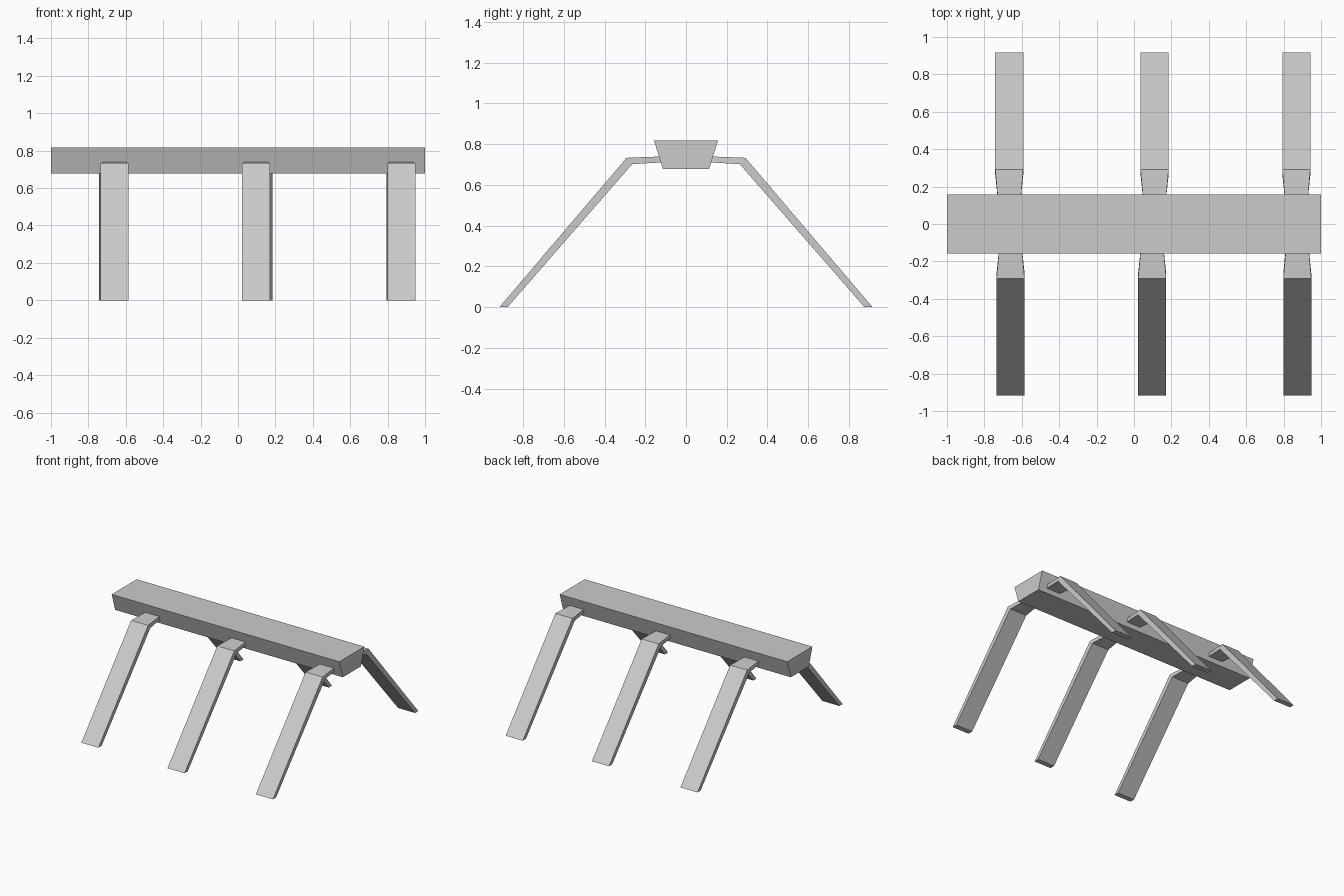
import bpy
import bmesh

if "Cube" in bpy.data.objects:
    bpy.data.objects.remove(bpy.data.objects["Cube"])


def loft(name, sections):
    """Solid skinned through matching closed sections, capped at both ends."""
    bm = bmesh.new()
    rings = [[bm.verts.new(p) for p in s] for s in sections]
    n = len(rings[0])
    for a, b in zip(rings, rings[1:]):
        for i in range(n):
            j = (i + 1) % n
            bm.faces.new((a[i], a[j], b[j], b[i]))
    bm.faces.new(rings[0])
    bm.faces.new(rings[-1])
    bmesh.ops.recalc_face_normals(bm, faces=bm.faces[:])
    mesh = bpy.data.meshes.new(name)
    bm.to_mesh(mesh)
    bm.free()
    obj = bpy.data.objects.new(name, mesh)
    bpy.context.collection.objects.link(obj)
    return obj


# Tapered beam
beam_profile = [(-0.157, 0.817), (0.157, 0.817), (0.113, 0.677), (-0.113, 0.677)]
loft("beam", [[(x, y, z) for y, z in beam_profile] for x in (-1, 1)])

# Bent leg: (outer y, outer z, inner y, inner z, half width) from beam to foot
leg_path = [
    (0.112, 0.740, 0.112, 0.711, 0.059),
    (0.292, 0.733, 0.264, 0.702, 0.075),
    (0.916, 0.000, 0.876, 0.000, 0.075),
]


def leg(name, x, side):
    loft(name, [[(x - w, side * yo, zo), (x + w, side * yo, zo),
                 (x + w, side * yi, zi), (x - w, side * yi, zi)]
                for yo, zo, yi, zi, w in leg_path])


# Front and back legs, slightly staggered
for side, label, xs in ((-1, "front", (-0.66, 0.097, 0.873)),
                        (1, "back", (-0.667, 0.110, 0.868))):
    for x, place in zip(xs, ("left", "middle", "right")):
        leg(f"{label}_{place}_leg", x, side)
